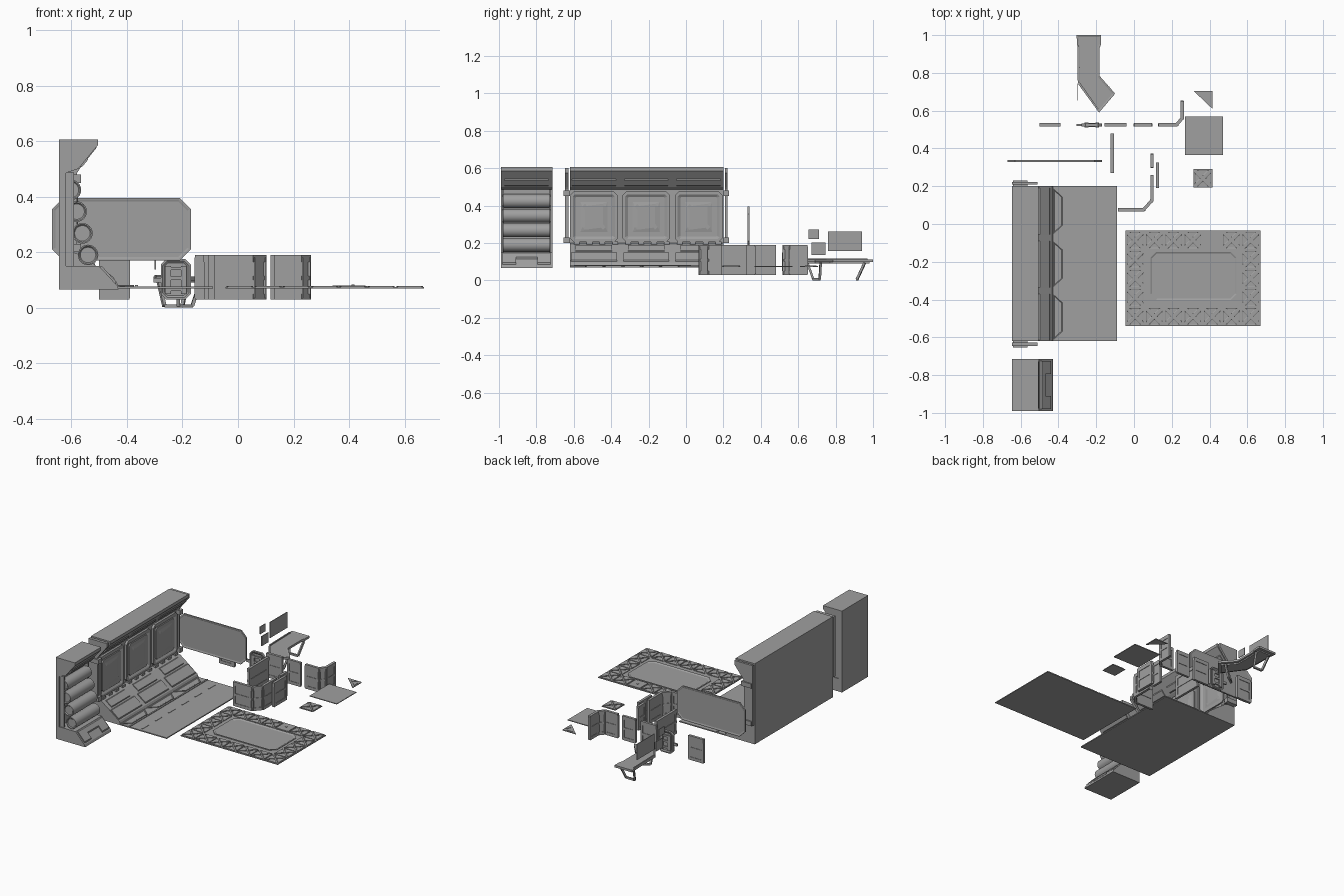
import bpy, bmesh
from math import sin, cos, pi
from mathutils import Vector

cube = bpy.data.objects.get("Cube")
if cube:
    bpy.data.objects.remove(cube, do_unlink=True)

grey = bpy.data.materials.new("plain grey")
grey.use_nodes = True
GREY = (0.35, 0.35, 0.35, 1)
grey.diffuse_color = GREY
grey.node_tree.nodes["Principled BSDF"].inputs["Base Color"].default_value = GREY

AXES = {"x": lambda a, b, h: (h, a, b),
        "y": lambda a, b, h: (a, h, b),
        "z": lambda a, b, h: (a, b, h)}


def plate(name, pts, axis, lo, hi, inset=0, depth=0, both=False, smooth=False):
    """Outline extruded along an axis, with an optional sunken or raised inset on its end."""
    bm = bmesh.new()
    put = AXES[axis]
    bottom = [bm.verts.new(put(a, b, lo)) for a, b in pts]
    top = [bm.verts.new(put(a, b, hi)) for a, b in pts]
    ends = [bm.faces.new(top), bm.faces.new(bottom)]
    n = len(pts)
    for i in range(n):
        j = (i + 1) % n
        bm.faces.new((bottom[i], bottom[j], top[j], top[i]))
    bmesh.ops.recalc_face_normals(bm, faces=bm.faces[:])
    if inset:
        for f in ends[:2 if both else 1]:
            bmesh.ops.inset_region(bm, faces=[f], thickness=inset * 0.5, use_even_offset=True)
            bmesh.ops.inset_region(bm, faces=[f], thickness=inset * 0.5, depth=-depth,
                                   use_even_offset=True)
    mesh = bpy.data.meshes.new(name)
    bm.to_mesh(mesh)
    bm.free()
    mesh.materials.append(grey)
    ob = bpy.data.objects.new(name, mesh)
    bpy.context.collection.objects.link(ob)
    if smooth:
        bpy.ops.object.select_all(action="DESELECT")
        ob.select_set(True)
        bpy.context.view_layer.objects.active = ob
        bpy.ops.object.shade_smooth_by_angle()
    return ob


def octo(a0, a1, b0, b1, c):
    return [(a0 + c, b0), (a1 - c, b0), (a1, b0 + c), (a1, b1 - c),
            (a1 - c, b1), (a0 + c, b1), (a0, b1 - c), (a0, b0 + c)]


def rect(a0, a1, b0, b1):
    return [(a0, b0), (a1, b0), (a1, b1), (a0, b1)]


def box(name, x0, x1, y0, y1, z0, z1):
    return plate(name, rect(x0, x1, y0, y1), "z", z0, z1)


def ribbon(path, half):
    """Outline of an open path given a thickness, with mitred corners."""
    p = [Vector(q) for q in path]
    dirs = [(b - a).normalized() for a, b in zip(p, p[1:])]
    left, right = [], []
    for i, q in enumerate(p):
        d0, d1 = dirs[max(i - 1, 0)], dirs[min(i, len(dirs) - 1)]
        n0, n1 = Vector((-d0.y, d0.x)), Vector((-d1.y, d1.x))
        m = (n0 + n1).normalized()
        m *= half / m.dot(n0)
        left.append(tuple(q + m))
        right.append(tuple(q - m))
    return left + right[::-1]


def beam(name, p, q, r):
    """Square bar between two points."""
    p, q = Vector(p), Vector(q)
    ob = plate(name, rect(-r, r, -r, r), "z", 0, (q - p).length)
    ob.location = p
    ob.rotation_mode = "QUATERNION"
    ob.rotation_quaternion = (q - p).to_track_quat("Z", "Y")


def slope_pad(name, p, q, thick, y0, y1):
    """Raised pad on a sloping side, from p to q in x and z."""
    p, q = Vector(p), Vector(q)
    d = (q - p).normalized()
    n = Vector((d.y, -d.x)) * thick
    e = d * thick
    plate(name, [tuple(p), tuple(q), tuple(q + n - e), tuple(p + n + e)], "y", y0, y1)


# Main wall with header, sloping foot and walkway
HEAD = [(-.575, .5), (-.505, .585), (-.505, .605), (-.645, .605)]
plate("main_wall", [(-.645, .07), (-.09, .07), (-.09, .077), (-.43, .077), (-.438, .095),
      (-.51, .15), (-.565, .19), (-.595, .2), (-.595, .485)] + HEAD, "y", -.62, .2)
for y0, y1 in ((-.62, -.62 + .255), (-.34, -.085), (-.06, .195)):
    plate("wall_panel_frame", octo(y0, y1, .205, .475, .02), "x", -.596, -.58, .03, .01)
    plate("wall_panel_centre", octo(y0 + .03, y1 - .03, .235, .445, .015), "x",
          -.592, -.582, .05, -.005)
    slope_pad("header_pad", (-.57, .506), (-.54, .5425), .006, y0 + .01, y1 - .01)
    slope_pad("foot_pad", (-.445, .1), (-.507, .148), .006, y0 + .005, y1 - .005)
    slope_pad("foot_upper_pad", (-.515, .153), (-.56, .187), .005, y0 + .03, y1 - .03)
    plate("walkway_wedge", [(-.43, y0), (-.375, y0 + .05), (-.375, y1 - .05), (-.43, y1)],
          "z", .076, .082, .008, .003)
for i in range(12):
    y = -.6 + i * .069
    box("foot_tooth", -.597, -.572, y, y + .03, .19, .207)
box("walkway_strip", -.37, -.36, -.62, .2, .076, .081)
for i in range(6):
    y = .13 - i * .139
    box("walkway_dash", -.29, -.28, y - .035, y + .035, .076, .079)

# End frames of the wall
for y0, y1 in ((-.655, -.62), (.2, .23)):
    plate("end_frame", [(-.645, .2), (-.58, .2), (-.58, .485), (-.57, .5),
          (-.51, .575), (-.51, .6), (-.645, .6)], "y", y0 + .008, y1 - .008)
    for z in (.2, .45):
        box("end_clamp", -.64, -.565, y0, y1, z, z + .03)

# Pipe unit beside the wall
Y0, Y1 = -.99, -.715
plate("pipe_unit_body", [(-.645, .065), (-.43, .065), (-.435, .08), (-.5, .15), (-.62, .15),
      (-.62, .485)] + HEAD, "y", Y0, Y1)
for y in (Y0 + .006, Y1 - .018):
    box("pipe_unit_post", -.625, -.59, y, y + .012, .15, .487)
slope_pad("pipe_unit_header_pad", (-.57, .506), (-.54, .5425), .006, Y0 + .02, Y1 - .02)
for y in (Y0 + .01, Y1 - .08):
    slope_pad("pipe_unit_foot_pad", (-.44, .085), (-.498, .148), .007, y, y + .07)
slope_pad("pipe_unit_foot_centre", (-.468, .115), (-.498, .148), .007, Y0 + .08, Y1 - .08)
for i in range(4):
    cx, cz = -.54 - i * .0205, .19 + i * .078
    ring = [(cx + .037 * cos(k * pi / 12), cz + .037 * sin(k * pi / 12)) for k in range(24)]
    plate("pipe", ring, "y", Y0 + .012, Y1 - .012, .009, .005, True, True)

# Patterned floor tile and its loose pieces
C = .102


def cross_cell(x, y, z, sides=(0, 1, 2, 3)):
    """Raised triangles that leave a sunken cross between them."""
    k = [(x + .006, y), (x + C - .006, y), (x + C, y + .006), (x + C, y + C - .006),
         (x + C - .006, y + C), (x + .006, y + C), (x, y + C - .006), (x, y + .006)]
    mid = Vector((x + C / 2, y + C / 2))
    for s in sides:
        a, b = Vector(k[2 * s]), Vector(k[2 * s + 1])
        tip = mid + ((a + b) / 2 - mid) * .12
        tri = [tuple(v + (mid - v) * .06) for v in (a, b)] + [tuple(tip)]
        plate("floor_triangle", tri, "z", z, z + .004, .008, .002)


TX, TY = -.045, -.54
box("floor_tile", TX, .67, TY, -.035, .07, .075)
for i in range(7):
    for j in range(5):
        if (i in (0, 6) or j in (0, 4)) and (i, j) != (4, 4):
            cross_cell(TX + i * C, TY + j * .101, .075)
box("floor_hatch", TX + 4 * C + .006, TX + 5 * C - .006, -.13, -.041, .075, .08)
box("floor_hatch_knob", .408, .42, -.09, -.078, .08, .083)
plate("floor_tile_centre", octo(.08, .55, -.41, -.14, .035), "z", .074, .079, .015, .004)

box("loose_square", .27, .47, .365, .57, .072, .077)
box("loose_cross_tile", .315, .415, .192, .292, .072, .075)
cross_cell(.314, .191, .075)
plate("loose_triangle", [(.315, .705), (.415, .705), (.415, .61)], "z", .072, .077)
plate("loose_triangle_pad", [(.34, .698), (.39, .698), (.365, .672)], "z", .077, .08)
plate("loose_triangle_side_pad", [(.408, .68), (.408, .635), (.385, .657)], "z", .077, .08)

# Large upright panel
plate("large_panel", octo(-.67, -.17, .17, .395, .04), "y", .329, .339, .012, .002, True)

# Barriers, straight and cornered
PATHS = [[(-.5, .525), (-.39, .525)], [(-.155, .525), (-.04, .525)], [(0, .525), (.095, .525)],
         [(.13, .525), (.225, .525), (.255, .56), (.255, .65)],
         [(-.085, .075), (.05, .075), (.095, .125), (.095, .26)],
         [(-.115, .27), (-.115, .48)], [(.095, .3), (.095, .37)], [(.125, .19), (.125, .325)]]
for path in PATHS:
    for z0, z1, half in ((.03, .19, .005), (.165, .19, .0085), (.1, .115, .008), (.03, .05, .008)):
        plate("barrier", ribbon(path, half), "z", z0, z1)
    for a, b in zip(path, path[1:]):
        a, b = Vector(a), Vector(b)
        for t in (.06, .94):
            m = a.lerp(b, t)
            box("barrier_rib", m.x - .008, m.x + .008, m.y - .008, m.y + .008, .035, .18)

# Machine door in the barrier row
plate("machine_door", octo(-.278, -.17, .03, .175, .02), "y", .517, .533, .014, .005, True)
for x in (-.262, -.205):
    box("machine_door_block", x, x + .02, .512, .538, .05, .15)
for z in (.06, .1, .135):
    box("machine_door_bar", -.245, -.2, .514, .536, z, z + .012)
box("machine_door_handle", -.305, -.27, .52, .53, .09, .107)

# Table with angled end
TOP = [(-.305, 1), (-.175, 1), (-.175, .95), (-.183, .93), (-.183, .785),
       (-.1, .69), (-.185, .59), (-.295, .74), (-.3, .95)]
plate("table_top", TOP, "z", .098, .112, .01, .002)
plate("table_underside", [(-.285, .98), (-.195, .98), (-.195, .77), (-.125, .69),
                          (-.185, .62), (-.28, .75)], "z", .09, .099)
plate("table_edge_strip", ribbon([(-.297, .97), (-.292, .75), (-.19, .605)], .004),
      "z", .1, .118)
LEGS = [[(-.285, .955, .093), (-.265, .915, .006), (-.2, .915, .006), (-.185, .955, .093)],
        [(-.215, .65, .093), (-.215, .68, .006), (-.165, .715, .006), (-.135, .72, .093)]]
for leg in LEGS:
    for a, b in zip(leg, leg[1:]):
        beam("table_leg", a, b, .006)

# Upright thin plates by the table
for y0, y1, z0, z1 in ((.76, .94, .157, .262), (.655, .712, .222, .272), (.672, .745, .137, .202)):
    plate("upright_plate", rect(y0, y1, z0, z1), "x", -.3, -.296)
